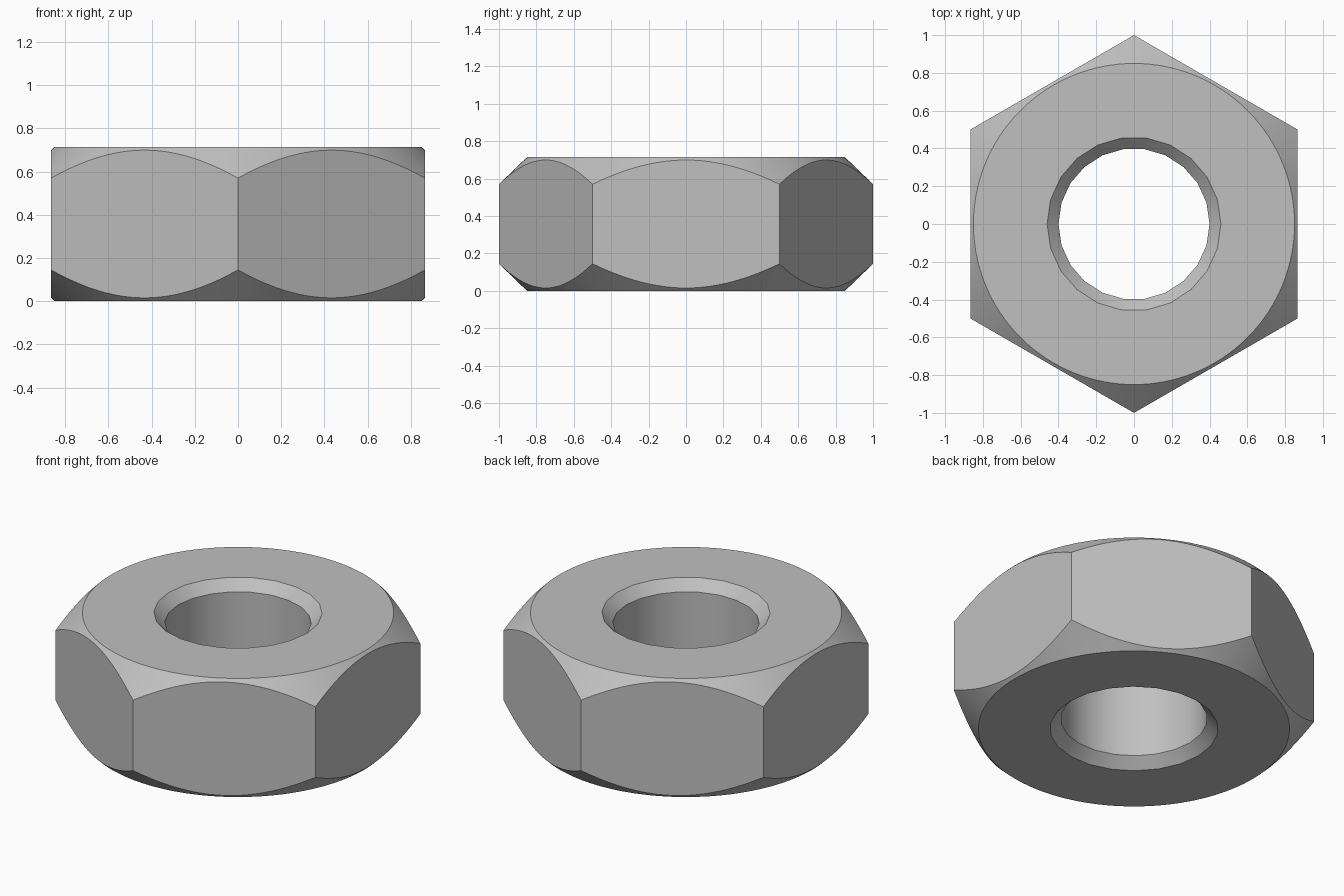
import bpy
import bmesh
from math import pi, cos, sin, radians

cube = bpy.data.objects.get("Cube")
if cube:
    bpy.data.objects.remove(cube, do_unlink=True)

HEIGHT = 0.715
CAP_RADIUS = 0.85       # flat top and bottom discs
CORNER_DROP = 0.145     # chamfer depth at the hexagon corners
BORE, BORE_MOUTH, BORE_DROP = 0.40, 0.46, 0.06
BORE_SIDES, STEP = 22, 6
SIDES = BORE_SIDES * STEP


def hexagon_radius(angle):
    """Distance to the hexagon's edge, with corners on the y axis."""
    off = (angle - radians(90)) % radians(60) - radians(30)
    return cos(radians(30)) / cos(off)


def ring(bm, count, profile):
    """Closed ring of vertices; profile(angle) gives radius and height."""
    verts = []
    for i in range(count):
        a = 2 * pi * i / count
        r, z = profile(a)
        verts.append(bm.verts.new((r * cos(a), r * sin(a), z)))
    return verts


def bridge(bm, lower, upper):
    n = len(lower)
    for i in range(n):
        j = (i + 1) % n
        bm.faces.new((lower[i], lower[j], upper[j], upper[i]))


def chamfer_drop(angle):
    return CORNER_DROP * (hexagon_radius(angle) - CAP_RADIUS) / (1 - CAP_RADIUS)


bm = bmesh.new()

# Chamfered hexagonal outside
outer = [
    ring(bm, SIDES, lambda a: (CAP_RADIUS, 0)),
    ring(bm, SIDES, lambda a: (hexagon_radius(a), chamfer_drop(a))),
    ring(bm, SIDES, lambda a: (hexagon_radius(a), HEIGHT - chamfer_drop(a))),
    ring(bm, SIDES, lambda a: (CAP_RADIUS, HEIGHT)),
]

# Bore with countersunk mouths
inner = [
    ring(bm, BORE_SIDES, lambda a: (BORE_MOUTH, 0)),
    ring(bm, BORE_SIDES, lambda a: (BORE, BORE_DROP)),
    ring(bm, BORE_SIDES, lambda a: (BORE, HEIGHT - BORE_DROP)),
    ring(bm, BORE_SIDES, lambda a: (BORE_MOUTH, HEIGHT)),
]
for rings in (outer, inner):
    for lower, upper in zip(rings, rings[1:]):
        bridge(bm, lower, upper)

# Flat annular caps, one sector per bore side
for rim, mouth in ((outer[0], inner[0]), (outer[-1], inner[-1])):
    for j in range(BORE_SIDES):
        arc = [rim[(j * STEP + k) % SIDES] for k in range(STEP + 1)]
        bm.faces.new(arc + [mouth[(j + 1) % BORE_SIDES], mouth[j]])

bmesh.ops.recalc_face_normals(bm, faces=bm.faces)
mesh = bpy.data.meshes.new("hex_nut")
bm.to_mesh(mesh)
bm.free()

nut = bpy.data.objects.new("hex_nut", mesh)
bpy.context.collection.objects.link(nut)

# Plain grey metal
color = (0.53, 0.53, 0.53, 1)
mat = bpy.data.materials.new("grey_metal")
mat.use_nodes = True
mat.diffuse_color = color
mat.node_tree.nodes["Principled BSDF"].inputs["Base Color"].default_value = color
mesh.materials.append(mat)

# Smooth the round surfaces, keep machined edges sharp
bpy.ops.object.select_all(action="DESELECT")
nut.select_set(True)
bpy.context.view_layer.objects.active = nut
bpy.ops.object.shade_smooth_by_angle(angle=radians(30))
